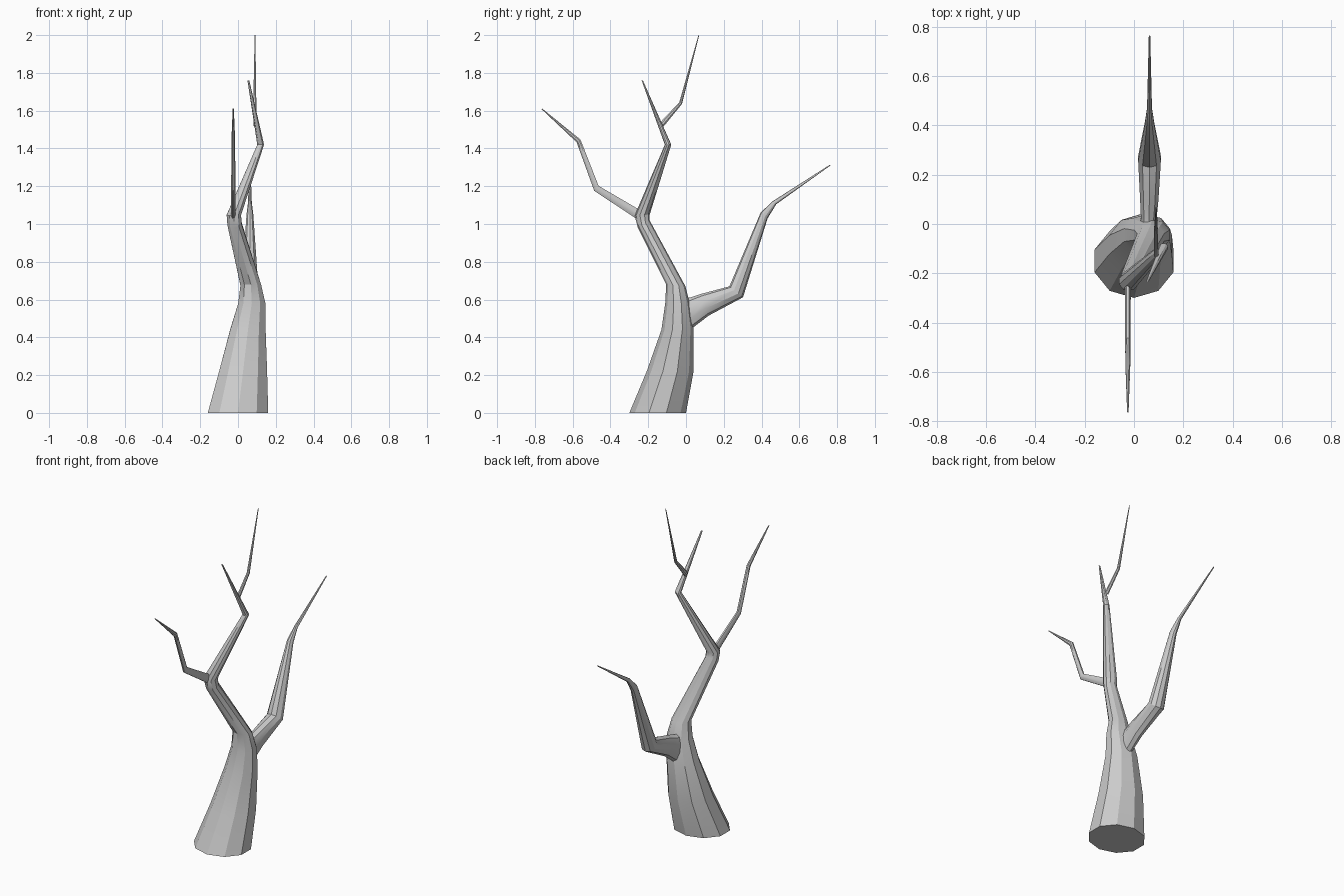
import bpy, bmesh, math
from mathutils import Vector


def limb(name, rings, sides=10):
    """Loft a limb. Ring = (x, half width in x, y1, z1, y2, z2): the two side-profile edge points."""
    bm = bmesh.new()
    loops = []
    for x, rx, y1, z1, y2, z2 in rings:
        a, b = Vector((x, y1, z1)), Vector((x, y2, z2))
        mid, half = (a + b) / 2, (b - a) / 2
        loop = []
        for i in range(sides):
            t = 2 * math.pi * (i + 0.5) / sides
            side = Vector((rx * math.cos(t) / math.cos(math.pi / sides), 0, 0))
            loop.append(bm.verts.new(mid + side + half * math.sin(t)))
        loops.append(loop)
    for lo, hi in zip(loops, loops[1:]):
        for i in range(sides):
            j = (i + 1) % sides
            bm.faces.new((lo[i], lo[j], hi[j], hi[i]))
    bm.faces.new(loops[0][::-1])
    bm.faces.new(loops[-1])
    bmesh.ops.recalc_face_normals(bm, faces=bm.faces[:])
    mesh = bpy.data.meshes.new(name)
    bm.to_mesh(mesh)
    bm.free()
    ob = bpy.data.objects.new(name, mesh)
    bpy.context.collection.objects.link(ob)
    bpy.ops.object.select_all(action='DESELECT')
    ob.select_set(True)
    bpy.context.view_layer.objects.active = ob
    bpy.ops.object.shade_smooth_by_angle(angle=math.radians(30))
    return ob


# Tapering, crooked trunk up to the thin leader
limb("trunk", [
    (0.000, 0.160, -0.300, 0.00, 0.000, 0.00),
    (0.027, 0.127, -0.208, 0.22, 0.040, 0.22),
    (0.053, 0.093, -0.130, 0.44, 0.040, 0.45),
    (0.073, 0.072, -0.110, 0.58, 0.020, 0.58),
    (0.068, 0.055, -0.105, 0.68, -0.003, 0.67),
    (-0.018, 0.038, -0.255, 0.98, -0.193, 1.02),
    (-0.022, 0.038, -0.272, 1.045, -0.192, 1.05),
    (0.120, 0.018, -0.112, 1.42, -0.078, 1.42),
    (0.055, 0.005, -0.235, 1.76, -0.228, 1.76),
])

# Thick low bough toward the back, flared at the root
limb("back_bough", [
    (0.060, 0.035, -0.010, 0.45, -0.010, 0.61),
    (0.060, 0.032, 0.035, 0.45, 0.020, 0.61),
    (0.062, 0.037, 0.120, 0.515, 0.080, 0.63),
    (0.063, 0.046, 0.302, 0.612, 0.230, 0.67),
    (0.063, 0.018, 0.432, 1.03, 0.395, 1.06),
    (0.063, 0.010, 0.478, 1.105, 0.458, 1.12),
    (0.063, 0.003, 0.765, 1.31, 0.762, 1.314),
])

# Slim branch toward the front
limb("front_branch", [
    (-0.025, 0.014, -0.215, 1.00, -0.225, 1.06),
    (-0.025, 0.012, -0.270, 1.03, -0.250, 1.08),
    (-0.025, 0.011, -0.487, 1.175, -0.462, 1.203),
    (-0.025, 0.010, -0.580, 1.432, -0.558, 1.448),
    (-0.025, 0.003, -0.765, 1.608, -0.762, 1.612),
], 8)

# Topmost twig
limb("top_twig", [
    (0.090, 0.009, -0.136, 1.54, -0.118, 1.515),
    (0.089, 0.008, -0.036, 1.645, -0.020, 1.636),
    (0.090, 0.002, 0.066, 2.00, 0.070, 2.00),
], 8)
